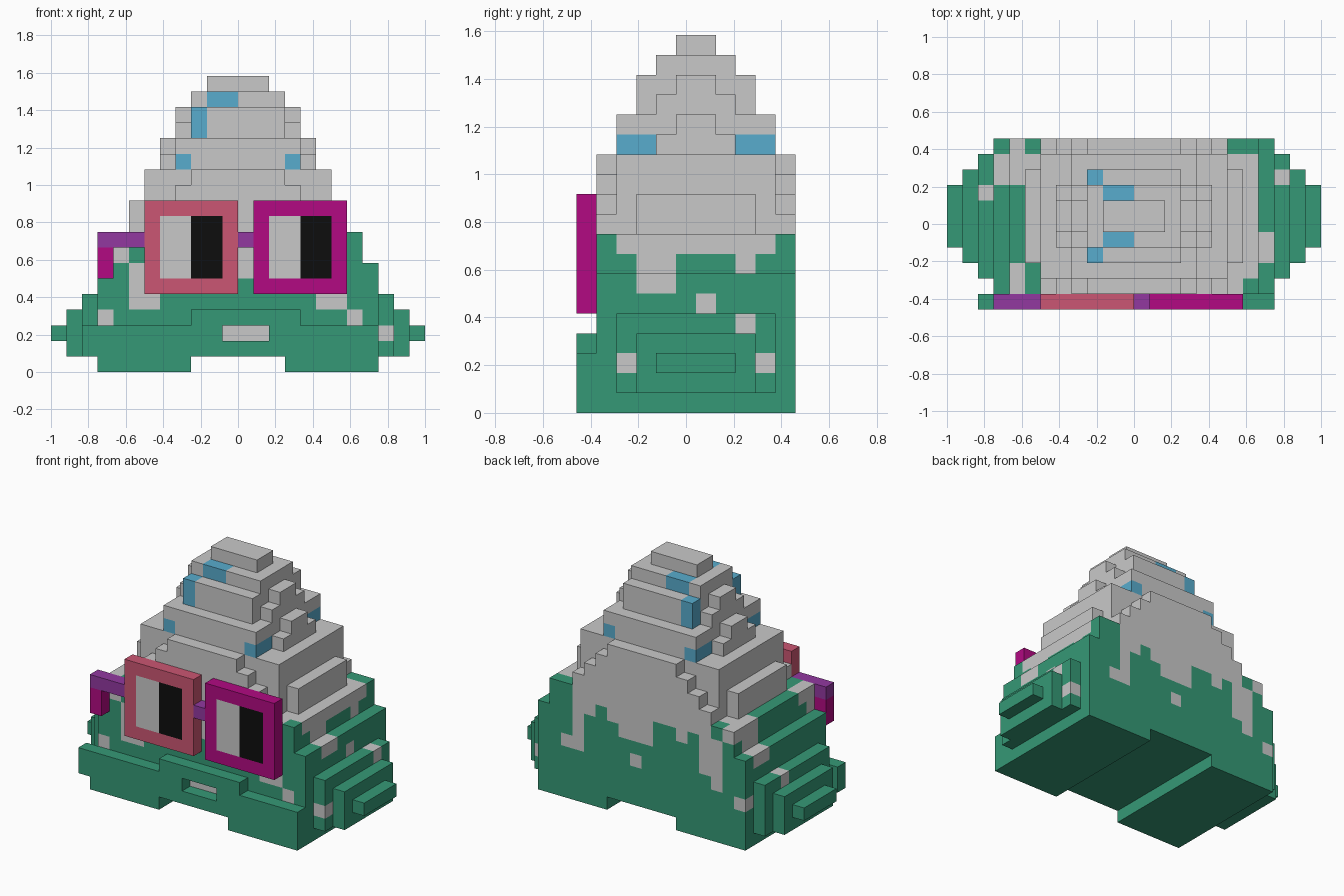
import bpy, bmesh
from mathutils import Vector

if "Cube" in bpy.data.objects:
    bpy.data.objects.remove(bpy.data.objects["Cube"])

U = 1 / 12                    # one block
X0, Y0 = 0, 5.5               # block grid offset: y index 0 is the front


def lin(c):
    c /= 255
    return c / 12.92 if c <= 0.04045 else ((c + 0.055) / 1.055) ** 2.4


COLOURS = {
    "light_grey": (201, 201, 201), "green": (53, 153, 118), "blue": (88, 172, 205),
    "pink": (203, 86, 115), "magenta": (178, 10, 130), "purple": (146, 56, 160),
    "black": (13, 13, 13),
}
MATS = {}
for cname, rgb in COLOURS.items():
    MATS[cname] = bpy.data.materials.new(cname)
    MATS[cname].diffuse_color = (*[lin(v) for v in rgb], 1)
NAMES = list(COLOURS)

parts = {}                    # part name -> {cell: colour}


def cells(x0, x1, y0, y1, z0, z1):
    return [(x, y, z) for x in range(x0, x1) for y in range(y0, y1) for z in range(z0, z1)]


def box(part, colour, *b):
    """Fill a block of cells."""
    for c in cells(*b):
        parts.setdefault(part, {})[c] = colour


def paint(part, colour, *b):
    """Recolour existing cells only."""
    for c in cells(*b):
        if c in parts[part]:
            parts[part][c] = colour


def tier(w, y0, y1, z0, z1):
    box("body", "light_grey", -w, w, y0, y1, z0, z1)


# stepped body, wide at the bottom
tier(9, 1, 11, 1, 7)
tier(8, 1, 11, 7, 9)
tier(7, 3, 9, 9, 11)
tier(6, 2, 10, 9, 13)
for i in range(4):            # stairs on the front and back faces
    tier(6 - i, 1, 11, 9 + i, 10 + i)
for z, w in ((13, 4), (15, 3)):   # upper tiers with stepped ends
    inset = 2 if z == 13 else 3
    tier(w, inset, 12 - inset, z, z + 2)
    tier(w + 1, 4, 8, z, z + 1)
    tier(w + 1, 5, 7, z + 1, z + 2)
tier(3, 4, 8, 17, 18)
tier(2, 5, 7, 18, 19)

# green lower body with an uneven drip edge
paint("body", "green", -9, 9, 1, 11, 0, 6)
for s in (-9, 7):             # side walls
    paint("body", "green", s, s + 2, 1, 11, 6, 8)
paint("body", "green", 7, 9, 3, 5, 6, 8)
paint("body", "light_grey", 7, 9, 3, 5, 6, 8)
paint("body", "light_grey", 7, 9, 8, 9, 7, 8)
paint("body", "light_grey", 8, 9, 6, 7, 5, 6)
paint("body", "light_grey", -9, -7, 8, 10, 6, 9)
paint("body", "green", -8, -7, 3, 8, 8, 9)
paint("body", "green", -7, -6, 1, 3, 7, 9)
# back face: height of green for each column
paint("body", "light_grey", -9, 9, 10, 11, 4, 9)
for i, top in enumerate((7, 8, 4, 5, 8, 7, 8, 8, 6, 6, 6, 7, 8, 7, 4, 9, 9, 7)):
    paint("body", "green", i - 9, i - 8, 10, 11, 0, top)
paint("body", "green", -7, -6, 10, 11, 8, 9)
for x, z in ((6, 4), (0, 4), (-9, 3)):
    paint("body", "light_grey", x, x + 1, 10, 11, z, z + 1)
# front face patches
paint("body", "green", 7, 8, 1, 2, 6, 9)
paint("body", "green", 6, 7, 1, 2, 4, 8)
paint("body", "light_grey", -8, -7, 1, 2, 7, 8)
paint("body", "light_grey", -7, -6, 1, 2, 4, 7)
paint("body", "light_grey", -6, -5, 1, 2, 4, 5)
paint("body", "light_grey", -9, -8, 1, 2, 3, 4)
paint("body", "light_grey", 5, 7, 1, 2, 4, 5)
paint("body", "light_grey", 7, 8, 1, 2, 3, 4)
paint("body", "light_grey", -1, 2, 1, 2, 2, 3)     # mouth backing
# blue spots
for x in (-4, 3):
    for y in (2, 8):
        paint("body", "blue", x, x + 1, y, y + 2, 13, 14)
for y in (3, 8):
    paint("body", "blue", -3, -2, y, y + 1, 15, 17)
for y in (4, 7):
    paint("body", "blue", -2, 0, y, y + 1, 17, 18)

# legs
for name, x in (("left_leg", -9), ("right_leg", 3)):
    box(name, "green", x, x + 6, 0, 11, 0, 1)

# front lip with a mouth opening
box("lip", "green", -10, 9, 0, 1, 1, 3)
box("lip", "green", -3, 4, 0, 1, 3, 4)
for c in cells(-1, 2, 0, 1, 2, 3):
    del parts["lip"][c]

# stepped side bumps
for name, s in (("left_bump", -1), ("right_bump", 1)):
    for d, y0, y1, z0, z1 in ((9, 2, 10, 1, 5), (10, 3, 9, 1, 4), (11, 4, 8, 2, 3)):
        x = d if s > 0 else -d - 1
        box(name, "green", x, x + 1, y0, y1, z0, z1)
for y, z in ((2, 2), (9, 2), (8, 4)):
    paint("right_bump", "light_grey", 9, 10, y, y + 1, z, z + 1)
paint("left_bump", "light_grey", -10, -9, 7, 8, 4, 5)

# glasses
for name, colour, x in (("left_lens", "pink", -6), ("right_lens", "magenta", 1)):
    box(name, colour, x, x + 6, 0, 1, 5, 11)
    paint(name, "light_grey", x + 1, x + 3, 0, 1, 6, 10)
    paint(name, "black", x + 3, x + 5, 0, 1, 6, 10)
box("bridge", "purple", 0, 1, 0, 1, 8, 9)
box("temple", "purple", -9, -6, 0, 1, 8, 9)
box("temple", "magenta", -9, -8, 0, 1, 6, 8)

# turn the cells into meshes, keeping only outside faces
filled = {c for p in parts.values() for c in p}
for name, part in parts.items():
    bm = bmesh.new()
    verts = {}
    for c, colour in part.items():
        for axis in range(3):
            for side in (0, 1):
                n = list(c)
                n[axis] += 1 if side else -1
                if tuple(n) in filled:
                    continue
                a, b = (axis + 1) % 3, (axis + 2) % 3
                loop = []
                for da, db in ((0, 0), (1, 0), (1, 1), (0, 1)):
                    p = list(c)
                    p[axis] += side
                    p[a] += da
                    p[b] += db
                    p = tuple(p)
                    if p not in verts:
                        verts[p] = bm.verts.new(Vector((p[0] - X0, p[1] - Y0, p[2])) * U)
                    loop.append(verts[p])
                face = bm.faces.new(loop if side else loop[::-1])
                face.material_index = NAMES.index(colour)
    mesh = bpy.data.meshes.new(name)
    bm.to_mesh(mesh)
    bm.free()
    for m in NAMES:
        mesh.materials.append(MATS[m])
    bpy.context.collection.objects.link(bpy.data.objects.new(name, mesh))

for m in bpy.data.materials:
    if m.users and not m.is_grease_pencil:
        m.use_nodes = True
        m.node_tree.nodes["Principled BSDF"].inputs["Base Color"].default_value = m.diffuse_color
